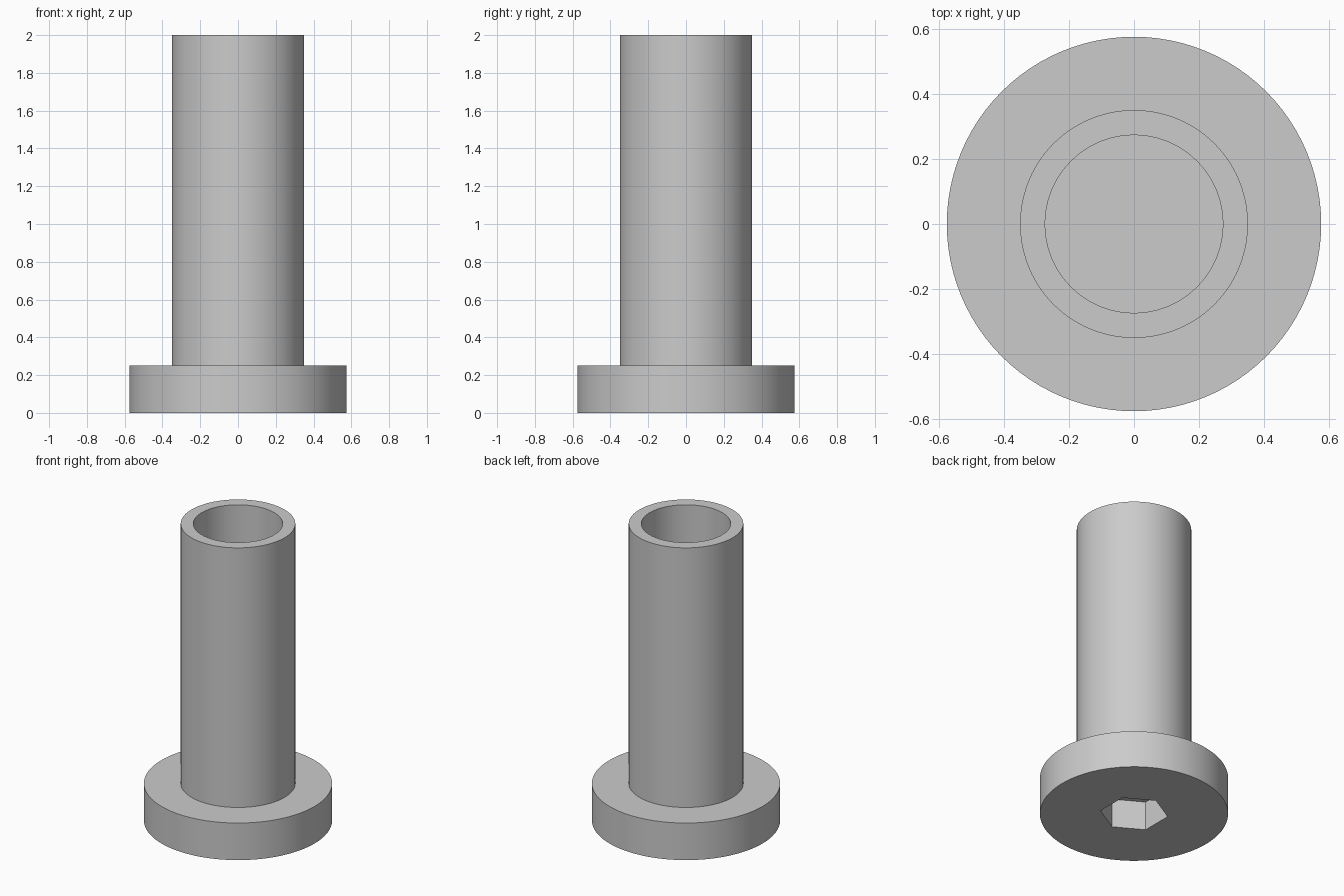
import bpy, bmesh, math

cube = bpy.data.objects.get("Cube")
if cube:
    bpy.data.objects.remove(cube, do_unlink=True)

SIDES = 96
HEAD_R, HEAD_H = 0.575, 0.25
SHAFT_R, BORE_R, TOP = 0.35, 0.273, 2.0
BORE_FLOOR = 0.25
HEX_R, HEX_DEPTH = 0.208, 0.195

grey = bpy.data.materials.new("plain grey")
grey.use_nodes = True
colour = (0.6, 0.6, 0.6, 1)
grey.diffuse_color = colour
grey.node_tree.nodes["Principled BSDF"].inputs["Base Color"].default_value = colour

bm = bmesh.new()


def ring(radius, z, sides, turn=0.0):
    """Closed loop of edges around the z axis."""
    verts = []
    for i in range(sides):
        a = turn + math.tau * i / sides
        verts.append(bm.verts.new((radius * math.cos(a), radius * math.sin(a), z)))
    edges = [bm.edges.new((verts[i - 1], verts[i])) for i in range(sides)]
    return verts, edges


def wall(lower, upper):
    """Quads between two rings of equal count."""
    a, b = lower[0], upper[0]
    for i in range(len(a)):
        bm.faces.new((a[i - 1], a[i], b[i], b[i - 1]))


# Head, shaft and blind bore as one turned profile
profile = [(HEAD_R, 0), (HEAD_R, HEAD_H), (SHAFT_R, HEAD_H),
           (SHAFT_R, TOP), (BORE_R, TOP), (BORE_R, BORE_FLOOR)]
rings = [ring(r, z, SIDES) for r, z in profile]
for lower, upper in zip(rings, rings[1:]):
    wall(lower, upper)
bm.faces.new(rings[-1][0])

# Hexagonal socket in the underside, with corners on the y axis
mouth = ring(HEX_R, 0, 6, math.pi / 2)
roof = ring(HEX_R, HEX_DEPTH, 6, math.pi / 2)
wall(mouth, roof)
bm.faces.new(roof[0])
bmesh.ops.triangle_fill(bm, edges=rings[0][1] + mouth[1], use_beauty=True)

bmesh.ops.recalc_face_normals(bm, faces=bm.faces)
mesh = bpy.data.meshes.new("flanged_sleeve")
bm.to_mesh(mesh)
bm.free()
mesh.materials.append(grey)

sleeve = bpy.data.objects.new("flanged_sleeve", mesh)
bpy.context.collection.objects.link(sleeve)
bpy.ops.object.select_all(action="DESELECT")
sleeve.select_set(True)
bpy.context.view_layer.objects.active = sleeve
bpy.ops.object.shade_smooth_by_angle(angle=math.radians(30))
